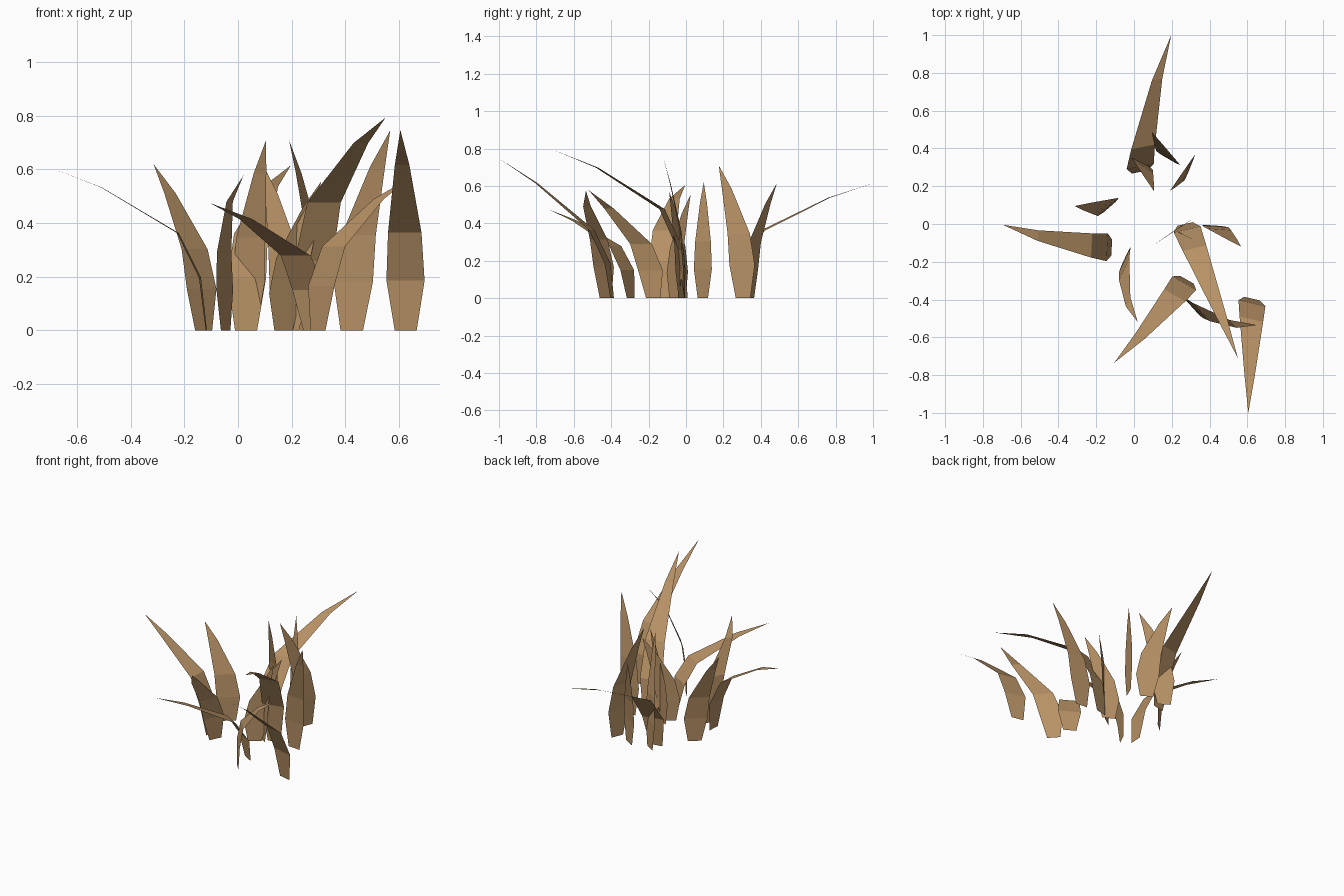
import bpy, math
from mathutils import Vector

# single dry-straw colour
straw = bpy.data.materials.new("dry_straw")
straw.diffuse_color = (0.47, 0.285, 0.13, 1)

# shared blade profile: (height along stem, share of lean, half width, share of sideways bow)
PROFILE = [(0, 0, 0.042, 0), (0.23, 0.04, 0.073, 0.2), (0.46, 0.18, 0.064, 0.6), (0.81, 0.67, 0.028, 1)]

# base x, base y, tip x, tip y, tip height, facing angle, droop, sideways bow
BLADES = [
    (0.03, 0.275, 0.197, 1.00, 0.615, 11, 0.45, 0.02),
    (0.625, -0.395, 0.605, -1.00, 0.747, -13, 0.10, 0),
    (-0.118, -0.125, -0.695, -0.004, 0.605, 87, 0.50, 0.018),
    (0.28, -0.295, -0.105, -0.735, 0.475, -30, 0.45, 0.01),
    (0.27, 0.0, 0.55, -0.71, 0.793, 13, 0.50, 0),
    (0.17, -0.065, 0.31, 0.025, 0.555, 35, 0.10, 0),
    (0.19, -0.02, 0.33, -0.09, 0.57, -27, 0.10, 0),
    (0.185, 0.343, 0.095, 0.486, 0.615, -30, 0.10, 0),
    (0.035, 0.335, 0.105, 0.175, 0.71, -33, 0.10, 0),
    (0.30, 0.305, 0.19, 0.175, 0.71, 68, 0.10, 0),
    (-0.128, 0.09, -0.315, 0.095, 0.62, 41, 0.10, 0),
    (-0.046, -0.175, 0.02, -0.52, 0.577, 65, 0.15, -0.03),
    (0.424, -0.008, 0.567, -0.12, 0.745, -4, 0.06, 0),
    (0.298, -0.43, 0.65, -0.535, 0.575, -48, 0.30, -0.03),
]


def blade(i, bx, by, tx, ty, height, angle, droop, bow):
    """Thin bent leaf: three tapering quads and a pointed tip."""
    across = Vector((math.cos(math.radians(angle)), math.sin(math.radians(angle)), 0))
    side = Vector((by - ty, tx - bx, 0)).normalized() * bow
    verts = []
    for t, lean, half, bend in PROFILE:
        z = height * (t * (1 + droop) - droop * lean)
        c = Vector((bx + (tx - bx) * lean, by + (ty - by) * lean, z)) + side * bend
        verts += [c - across * half, c + across * half]
    verts.append(Vector((tx, ty, height)))
    faces = [(k, k + 1, k + 3, k + 2) for k in (0, 2, 4)] + [(6, 7, 8)]
    mesh = bpy.data.meshes.new(f"grass_blade_{i:02d}")
    mesh.from_pydata(verts, [], faces)
    mesh.materials.append(straw)
    bpy.context.collection.objects.link(bpy.data.objects.new(mesh.name, mesh))


# the tuft
for i, params in enumerate(BLADES, 1):
    blade(i, *params)
